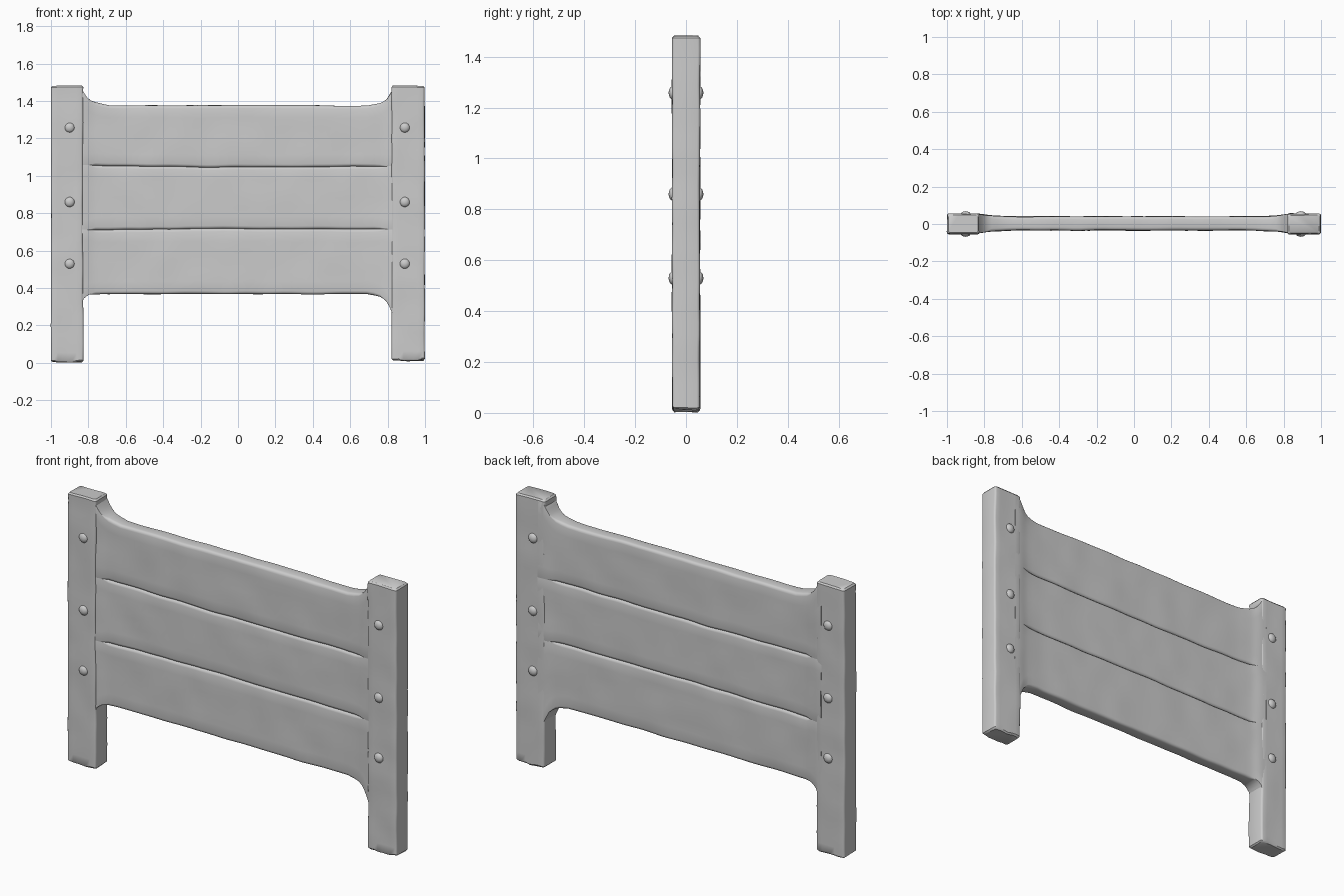
import bpy, bmesh, math
from mathutils import Vector, noise

if "Cube" in bpy.data.objects:
    bpy.data.objects.remove(bpy.data.objects["Cube"])


def lerp_table(table, x):
    """Piecewise linear lookup in a short (x, value) profile."""
    if x <= table[0][0]:
        return table[0][1]
    for (x0, v0), (x1, v1) in zip(table, table[1:]):
        if x <= x1:
            return v0 + (v1 - v0) * (x - x0) / (x1 - x0)
    return table[-1][1]


def rounded_rect(a0, a1, b0, b1, r, side_pts=5, arc_pts=3):
    """Closed rounded rectangle, with extra points along the a direction."""
    r = max(r, 0.001)
    pts = []
    corners = [(a1 - r, b0 + r, -90), (a1 - r, b1 - r, 0),
               (a0 + r, b1 - r, 90), (a0 + r, b0 + r, 180)]
    for k, (ca, cb, start) in enumerate(corners):
        for i in range(arc_pts + 1):
            t = math.radians(start + 90 * i / arc_pts)
            pts.append((ca + r * math.cos(t), cb + r * math.sin(t)))
        if k in (1, 3):
            pa, pb = pts[-1]
            end = a0 + r if k == 1 else a1 - r
            for i in range(1, side_pts + 1):
                pts.append((pa + (end - pa) * i / (side_pts + 1), pb))
    return pts


def loft(name, sections, seed, rough):
    """Skin a list of equal-length loops, cap the ends, add hand-cut wobble."""
    bm = bmesh.new()
    rings = [[bm.verts.new(p) for p in s] for s in sections]
    for r0, r1 in zip(rings, rings[1:]):
        for i in range(len(r0)):
            j = (i + 1) % len(r0)
            bm.faces.new((r0[i], r0[j], r1[j], r1[i]))
    bm.faces.new(rings[0][::-1])
    bm.faces.new(rings[-1])
    for v in bm.verts:
        v.co += rough * noise.noise_vector(v.co * 7 + Vector((seed, seed, 0)))
    bmesh.ops.recalc_face_normals(bm, faces=bm.faces)
    return finish(name, bm)


def finish(name, bm):
    mesh = bpy.data.meshes.new(name)
    bm.to_mesh(mesh)
    bm.free()
    obj = bpy.data.objects.new(name, mesh)
    bpy.context.collection.objects.link(obj)
    bpy.ops.object.select_all(action='DESELECT')
    obj.select_set(True)
    bpy.context.view_layer.objects.active = obj
    bpy.ops.object.shade_smooth_by_angle(angle=math.radians(40))
    return obj


# Posts: worn square timbers with slightly ragged feet
def post(name, x0, x1, z0, z1, seed):
    n = 30
    sections = []
    for i in range(n + 3):
        k = min(max(i - 1, 0), n)
        inset = 0.007 if i in (0, n + 2) else 0
        z = z0 + (z1 - z0) * k / n
        if i == 1:
            z += 0.008
        if i == n + 1:
            z -= 0.008
        loop = rounded_rect(x0 + inset, x1 - inset, -0.054 + inset,
                            0.055 - inset, 0.011)
        foot = 0.008 if i < 2 else 0
        sections.append([(x, y, z + foot * noise.noise(Vector((x * 25, y * 25, seed))))
                         for x, y in loop])
    loft(name, sections, seed, 0.004)


post("left_post", -0.999, -0.828, 0.005, 1.482, 3)
post("right_post", 0.822, 0.998, 0.012, 1.482, 8)

# Planks: edges sweep up and down into the posts, faces flare near them
top_edge = [(-0.84, 1.47), (-0.825, 1.445), (-0.805, 1.415), (-0.78, 1.398),
            (-0.70, 1.376), (0, 1.378), (0.70, 1.374), (0.77, 1.388),
            (0.80, 1.412), (0.82, 1.45), (0.84, 1.47)]
upper_seam = [(-0.8, 1.055), (-0.3, 1.047), (0.1, 1.046), (0.8, 1.052)]
lower_seam = [(-0.8, 0.712), (0, 0.718), (0.8, 0.715)]
bottom_edge = [(-0.84, 0.31), (-0.825, 0.345), (-0.80, 0.367), (0, 0.37),
               (0.70, 0.369), (0.77, 0.352), (0.80, 0.322), (0.82, 0.27),
               (0.84, 0.24)]
half_depth = [(-0.85, 0.052), (-0.82, 0.05), (-0.77, 0.042), (-0.66, 0.037),
              (0.66, 0.037), (0.77, 0.042), (0.82, 0.05), (0.85, 0.052)]
rounding = [(-0.80, 0.001), (-0.76, 0.016), (0.75, 0.016), (0.80, 0.001)]


def plank(name, low, high, seed):
    stations = [-0.86, -0.84, -0.825, -0.81, -0.795, -0.78, -0.76, -0.73]
    xs = stations + [-0.69 + 1.38 * i / 34 for i in range(35)]
    xs += [-x for x in reversed(stations)]
    sections = []
    for x in xs:
        d = lerp_table(half_depth, x)
        loop = rounded_rect(lerp_table(low, x) - 0.001, lerp_table(high, x) + 0.001,
                            0.003 - d, 0.003 + d, lerp_table(rounding, x))
        sections.append([(x, y, z) for z, y in loop])
    loft(name, sections, seed, 0.004)


plank("top_plank", upper_seam, top_edge, 1)
plank("middle_plank", lower_seam, upper_seam, 1)
plank("bottom_plank", bottom_edge, lower_seam, 1)

# Pegs: domed heads on both faces of both posts
for side, x in (("left", -0.9), ("right", 0.892)):
    for face, sign in (("front", -1), ("back", 1)):
        for row, z in enumerate((0.53, 0.86, 1.258), 1):
            bm = bmesh.new()
            bmesh.ops.create_uvsphere(bm, u_segments=16, v_segments=10, radius=0.027)
            bmesh.ops.scale(bm, vec=(1, 0.68, 1), verts=bm.verts)
            bmesh.ops.translate(bm, vec=(x, sign * 0.05, z), verts=bm.verts)
            finish(f"{side}_{face}_peg_{row}", bm)
